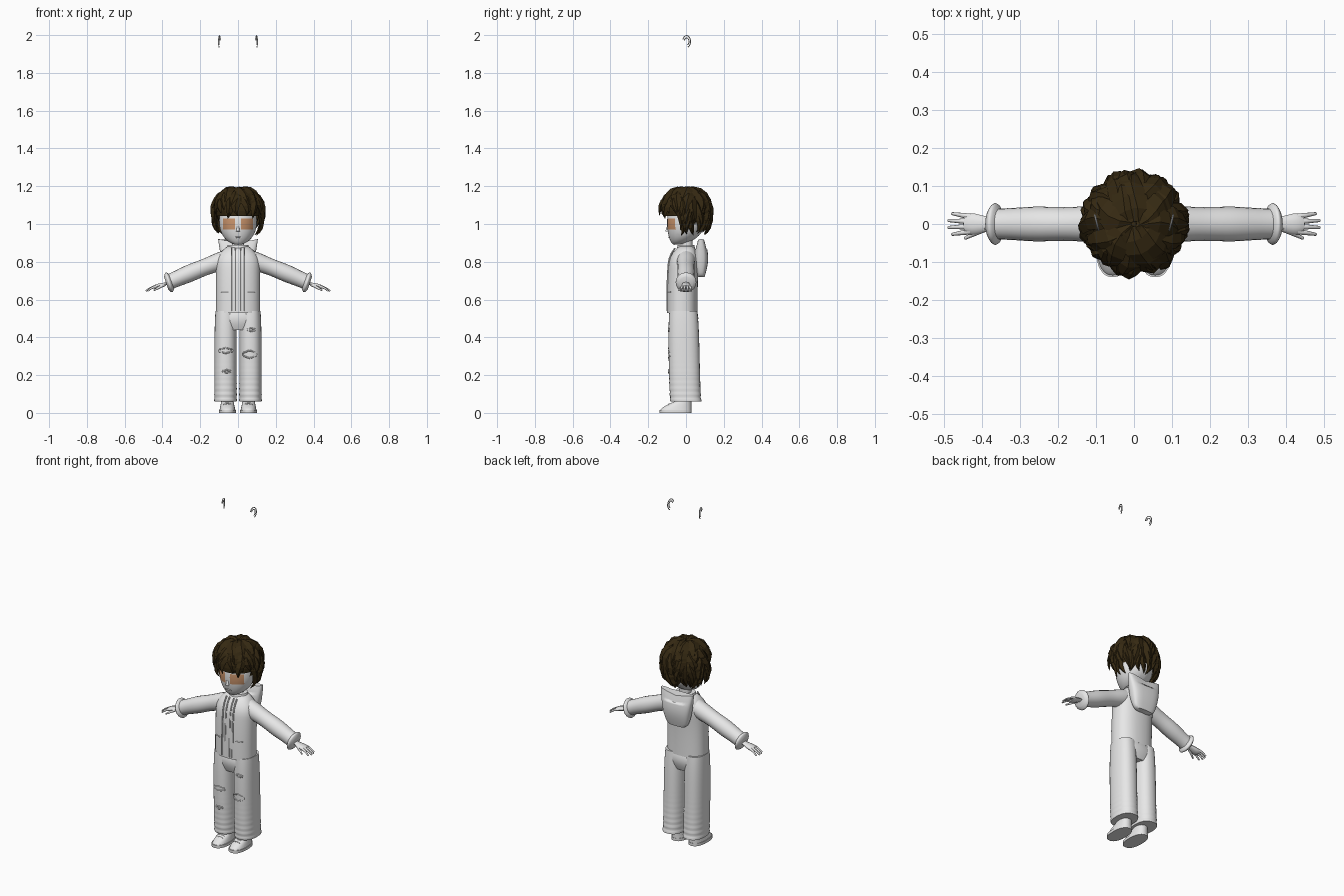
import bpy, bmesh, math, random
from math import sin, cos, pi, sqrt
from mathutils import Vector

random.seed(4)
default_cube = bpy.data.objects.get("Cube")
if default_cube:
    bpy.data.objects.remove(default_cube)

ACROSS, DEPTH, UP = Vector((1, 0, 0)), Vector((0, 1, 0)), Vector((0, 0, 1))


def material(name, *rgb):
    mat = bpy.data.materials.new(name)
    mat.use_nodes = True
    mat.diffuse_color = (*rgb, 1)
    shader = mat.node_tree.nodes["Principled BSDF"]
    shader.inputs["Base Color"].default_value = mat.diffuse_color
    return mat


white = material("plain_white", 0.8, 0.8, 0.8)
brown = material("dark_brown_hair", 0.036, 0.022, 0.006)
tan = material("tan_skin", 0.6, 0.3, 0.15)


def finish(bm, name, colour=white, smooth=True, mirror=False):
    bmesh.ops.recalc_face_normals(bm, faces=bm.faces)
    for face in bm.faces:
        face.smooth = smooth
    mesh = bpy.data.meshes.new(name)
    bm.to_mesh(mesh)
    bm.free()
    mesh.materials.append(colour)
    if smooth:
        mesh.set_sharp_from_angle(angle=math.radians(50))
    part = bpy.data.objects.new(name, mesh)
    bpy.context.collection.objects.link(part)
    if mirror:
        part.modifiers.new("Mirror", 'MIRROR').use_mirror_merge = False
    return part


def skin(bm, rings, sides, power=1.0):
    """Join rings given as (centre, first axis, second axis) and close the ends."""
    def squared(value):
        return math.copysign(abs(value) ** power, value)
    loops = []
    for centre, first, second in rings:
        angles = [2 * pi * side / sides for side in range(sides)]
        loops.append([bm.verts.new(centre + first * squared(cos(angle))
                                   + second * squared(sin(angle))) for angle in angles])
    for lower, upper in zip(loops, loops[1:]):
        for side in range(sides):
            bm.faces.new((lower[side - 1], lower[side], upper[side], upper[side - 1]))
    bm.faces.new(loops[0])
    bm.faces.new(loops[-1])


def constant(t):
    return 1


def column(name, low, high, width, depth, x=0.0, y=0.0, lean=0.0, bend=3.0,
           wide=constant, deep=constant, power=0.85, steps=18, mirror=False):
    """Upright part whose width and depth follow rules of the height t."""
    rings = []
    for step in range(steps + 1):
        t = step / steps
        centre = Vector((x, y + lean * t ** bend, low + (high - low) * t))
        rings.append((centre, ACROSS * width * wide(t), DEPTH * depth * deep(t)))
    bm = bmesh.new()
    skin(bm, rings, 28, power)
    return finish(bm, name, mirror=mirror)


def tube(bm, path, radius, hint=UP, flat=1.0, steps=12, sides=10):
    """Tube along path(t) with radius(t); the hint direction fixes its twist."""
    points = [Vector(path(step / steps)) for step in range(steps + 1)]
    rings = []
    for step, point in enumerate(points):
        ahead = (points[min(step + 1, steps)] - points[max(step - 1, 0)]).normalized()
        side = hint.cross(ahead).normalized()
        size = radius(step / steps)
        rings.append((point, side * size, ahead.cross(side) * size * flat))
    skin(bm, rings, sides)


def arch(start, end, rise=0.0):
    """Path between two points that bows upward."""
    return lambda t: Vector(start).lerp(Vector(end), t) + UP * rise * sin(pi * t)


def taper(start, end):
    return lambda t: start + (end - start) * t


# Head: an egg with a forward chin and cut-in eye areas
bm = bmesh.new()
bmesh.ops.create_uvsphere(bm, u_segments=32, v_segments=24, radius=1)
for vert in bm.verts:
    girth = sqrt(max(0, 1 - vert.co.z ** 2))
    chin = 0.06 * (1 - girth) if vert.co.z < 0 else 0
    height = 0.12 if vert.co.z < 0 else 0.15
    vert.co = (vert.co.x * 0.1, vert.co.y * 0.1 - chin, 1.01 + vert.co.z * height)
for spot, normal in ((UP * 0.97, UP), (UP * 1.03, UP), (ACROSS * 0.015, ACROSS),
                     (ACROSS * -0.015, ACROSS), (ACROSS * 0.08, ACROSS),
                     (ACROSS * -0.08, ACROSS)):
    everything = bm.verts[:] + bm.edges[:] + bm.faces[:]
    bmesh.ops.bisect_plane(bm, geom=everything, plane_co=spot, plane_no=normal)
head = finish(bm, "head")
head.data.materials.append(tan)
for face in head.data.polygons:
    place = face.center
    if 0.97 < place.z < 1.03 and place.y < 0 and 0.015 < abs(place.x) < 0.08:
        face.material_index = 1

column("neck", 0.84, 0.95, 0.033, 0.03, y=0.005, power=1)
bm = bmesh.new()
tube(bm, arch((0, -0.094, 0.99), (0, -0.1, 0.96)), taper(0.005, 0.01), hint=ACROSS)
finish(bm, "nose")
bm = bmesh.new()
tube(bm, arch((-0.02, -0.09, 0.93), (0.02, -0.09, 0.93)), lambda t: 0.001 + 0.003 * sin(pi * t))
finish(bm, "lips")

# Floating ear rims
bm = bmesh.new()
for size in (1, 0.6):
    def ear_path(t):
        turn = 4 * t - 1.2
        back = 0.021 * size * cos(turn)
        return 0.098 + back / 4, 0.003 + back, 1.966 + 0.0315 * size * sin(turn)
    tube(bm, ear_path, lambda t: 0.0025, hint=ACROSS, sides=6)
finish(bm, "ear_rim", mirror=True)

# Hair cap, open over the face and neck
HAIR = UP * 1.068
bm = bmesh.new()
bmesh.ops.create_uvsphere(bm, u_segments=20, v_segments=14, radius=0.116)
bmesh.ops.translate(bm, verts=bm.verts, vec=HAIR)
opening = []
for face in bm.faces:
    middle = face.calc_center_median()
    if middle.z < (1.055 if middle.y < -0.03 else 0.965):
        opening.append(face)
bmesh.ops.delete(bm, geom=opening, context='FACES')
finish(bm, "hair_cap", brown, smooth=False)


# Hair locks: pointed leaves in rows, short over the face
def lock(bm, heading, start, end, width, lift):
    out = Vector((cos(heading), sin(heading), 0))
    side = UP.cross(out)
    rings = []
    for step in range(6):
        t = step / 5
        polar = start + (end - start) * t
        reach = sin(polar) if polar < pi / 2 else (1 + sin(polar)) / 2
        grow = 0.118 * (1 + 0.09 * sin(pi * t) + lift * t * t)
        leaf = max(0.04, sin(pi * (0.15 + 0.85 * t)))
        normal = out * sin(polar) + UP * cos(polar)
        centre = HAIR + out * reach * grow + UP * cos(polar) * grow
        centre += side * 0.012 * sin(t * 5 + heading * 7)
        rings.append((centre, side * width * leaf, normal * 0.014 * leaf))
    skin(bm, rings, 4)


bm = bmesh.new()
for row in range(5):
    count = 9 + 4 * row
    for index in range(count):
        heading = 2 * pi * (index + row / 3 + random.uniform(-0.25, 0.25)) / count
        start = 0.05 + 0.36 * row
        end = 1.3 + row / 3 + random.uniform(-0.15, 0.15)
        if sin(heading) < -0.35:
            if row > 2:
                continue
            end = min(end, random.uniform(1.65, 1.9))
        lock(bm, heading, start, end, 0.036 - 0.0045 * row, random.uniform(0.06, 0.2))
finish(bm, "hair_locks", brown, smooth=False)


# Jacket body sloping in at the shoulders
def shoulders(t):
    return 1 - 0.5 * max(0, (t - 0.7) / 0.3) ** 2.5


column("jacket_body", 0.53, 0.88, 0.117, 0.081, y=-0.02, lean=0.02,
       wide=shoulders, deep=shoulders)

# Front edges follow the jacket's surface
bm = bmesh.new()
for x in (0.014, 0.034):
    def edge_path(t):
        t *= 0.95
        return x, 0.02 * t ** 3 - 0.02 - 0.08 * shoulders(t), 0.54 + 0.35 * t
    tube(bm, edge_path, lambda t: 0.004, hint=ACROSS, sides=6)
finish(bm, "jacket_edges", mirror=True)
bm = bmesh.new()
tube(bm, arch((0.05, -0.096, 0.64), (0.09, -0.082, 0.64)), lambda t: 0.003, sides=6)
finish(bm, "pocket_seam", mirror=True)
column("collar", 0.84, 0.89, 0.068, 0.055, wide=taper(1, 0.8), deep=taper(1, 0.8), power=1)

# Hood hanging behind the shoulders, raised at its corners
hood = column("hood", 0.72, 0.92, 0.105, 0.037, y=0.08, power=0.65,
              wide=lambda t: (1 + sqrt(t)) / 2, deep=lambda t: (1 + sin(pi * t)) / 2)
for vert in hood.data.vertices:
    if vert.co.z > 0.87:
        vert.co.z -= 0.02 * (1 - abs(vert.co.x) / 0.105)

# Sleeves and flared cuffs
bm = bmesh.new()
tube(bm, arch((0.05, 0, 0.818), (0.37, 0, 0.69), 0.004),
     lambda t: 0.048 - 0.006 * t + 0.0015 * sin(t * 12), sides=20)
finish(bm, "sleeve", mirror=True)
bm = bmesh.new()
tube(bm, arch((0.35, 0, 0.696), (0.38, 0, 0.686)), lambda t: 0.036 + 0.019 * sin(pi * t), sides=20)
finish(bm, "cuff", mirror=True)

# Hands with four fingers and a thumb
bm = bmesh.new()
tube(bm, arch((0.36, 0, 0.69), (0.445, 0, 0.665)),
     lambda t: 0.017 + 0.011 * sin(2.5 * t * t), flat=0.45)
for finger in range(4):
    spread = 0.013 * (finger - 1.5)
    tip = 0.49 - 30 * spread ** 2
    tube(bm, arch((0.43, spread, 0.67), (tip, spread * 1.4, 0.645), 0.005),
         taper(0.008, 0.004), steps=5, sides=8)
tube(bm, arch((0.39, -0.01, 0.68), (0.445, -0.038, 0.648)), taper(0.01, 0.004), sides=8)
finish(bm, "hand", mirror=True)

# Trousers with creases gathering at the hem
column("trouser_seat", 0.44, 0.56, 0.115, 0.078, y=-0.013,
       wide=lambda t: 0.85 + 0.15 * sin(pi * t), deep=lambda t: 0.8 + 0.2 * sin(pi * t))


def creases(t):
    return 1 - 0.1 * t ** 6 + 0.03 * sin(100 * t) * (1 - t) ** 6


column("trouser_leg", 0.06, 0.54, 0.059, 0.082, x=0.066, lean=-0.014, bend=0.5,
       wide=creases, deep=creases, steps=60, mirror=True)

# Torn patches with raised rims
bm = bmesh.new()
for x, z, width, height in ((-0.065, 0.33, 0.036, 0.012), (0.062, 0.31, 0.036, 0.018),
                            (0.07, 0.44, 0.02, 0.007), (-0.06, 0.22, 0.02, 0.006)):
    def rim_path(t):
        turn = 2 * pi * t
        offset = width * cos(turn)
        ragged = height * sin(turn) + 0.002 * sin(turn * 5)
        return x + offset, 10 * offset ** 2 - 0.092, z + ragged
    tube(bm, rim_path, lambda t: 0.004, hint=DEPTH, steps=24, sides=6)
finish(bm, "torn_patch_rims")

# Ankles and shoes
column("ankle", 0.03, 0.12, 0.027, 0.028, x=0.056, power=1, mirror=True)
column("shoe_sole", 0, 0.016, 0.045, 0.085, x=0.056, y=-0.055, steps=2, mirror=True)
column("shoe_upper", 0.014, 0.066, 0.042, 0.082, x=0.056, y=-0.054, lean=0.045, bend=1.5,
       wide=lambda t: 1 - t / 4, deep=lambda t: 1 - 0.55 * t ** 1.5, mirror=True)
bm = bmesh.new()
for lace in range(3):
    y, z = -0.06 - 0.015 * lace, 0.053 - 0.005 * lace
    tube(bm, arch((0.036, y, z), (0.076, y, z), 0.004), lambda t: 0.003, sides=6)
finish(bm, "shoe_laces", mirror=True)
